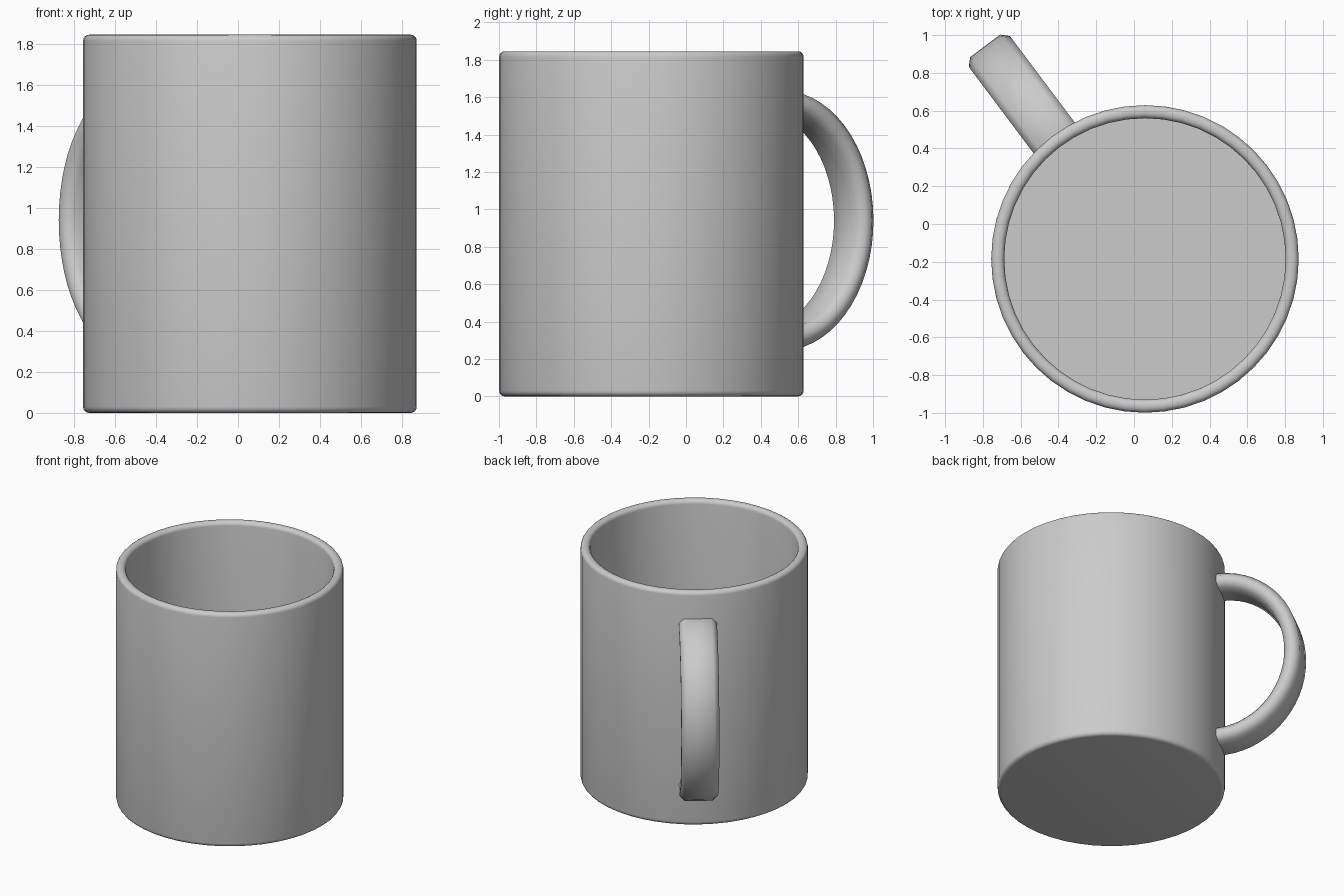
import bpy, bmesh
from math import sin, cos, pi, radians, atan2

if "Cube" in bpy.data.objects:
    bpy.data.objects.remove(bpy.data.objects["Cube"])

CX, CY = 0.058, -0.185      # axis of the cup
R, RIN, H, FLOOR = 0.814, 0.745, 1.845, 0.07
SEG = 48


def finish(name, bm, angle=40):
    bmesh.ops.recalc_face_normals(bm, faces=bm.faces)
    me = bpy.data.meshes.new(name)
    bm.to_mesh(me)
    bm.free()
    ob = bpy.data.objects.new(name, me)
    bpy.context.collection.objects.link(ob)
    bpy.ops.object.select_all(action='DESELECT')
    ob.select_set(True)
    bpy.context.view_layer.objects.active = ob
    bpy.ops.object.shade_smooth_by_angle(angle=radians(angle))
    return ob


def arc(cx, cz, r, a0, a1, n=4):
    return [(cx + r * cos(radians(a0 + (a1 - a0) * i / n)),
             cz + r * sin(radians(a0 + (a1 - a0) * i / n))) for i in range(n + 1)]


def bridge(bm, a, b):
    n = len(a)
    for i in range(n):
        bm.faces.new((a[i], a[(i + 1) % n], b[(i + 1) % n], b[i]))


# Cup body: lathed wall with rounded foot and rim, open inside
f, t = 0.03, 0.03
profile = (arc(R - f, f, f, -90, 0)
           + arc(R - t, H - t, t, 0, 90)
           + arc(RIN + t, H - t, t, 90, 180)
           + [(RIN, FLOOR)])
bm = bmesh.new()
rings = [[bm.verts.new((r * cos(2 * pi * i / SEG), r * sin(2 * pi * i / SEG), z))
          for i in range(SEG)] for r, z in profile]
for a, b in zip(rings, rings[1:]):
    bridge(bm, a, b)
bm.faces.new(rings[0])
bm.faces.new(rings[-1])
cup = finish("cup_body", bm)
cup.location = (CX, CY, 0)

# Handle: chamfered strap swept along half an ellipse
W, T, C = 0.136, 0.0575, 0.037      # half width, half thickness, chamfer
section = [(W, T - C), (W - C, T), (C - W, T), (-W, T - C),
           (-W, C - T), (C - W, -T), (W - C, -T), (W, C - T)]
A, B, R0, ZC, N = 0.5525, 0.637, 0.80, 0.94, 32
bm = bmesh.new()
rings = []
for k in range(N + 1):
    u = radians(-94 + 188 * k / N)
    ring = [bm.verts.new((R0 + (A + d) * cos(u), w, ZC + (B + d) * sin(u)))
            for w, d in section]
    rings.append(ring)
for a, b in zip(rings, rings[1:]):
    bridge(bm, a, b)
bm.faces.new(rings[0])
bm.faces.new(rings[-1])
handle = finish("handle", bm, 50)
handle.location = (CX, CY, 0)
handle.rotation_euler.z = atan2(0.80, -0.60)
